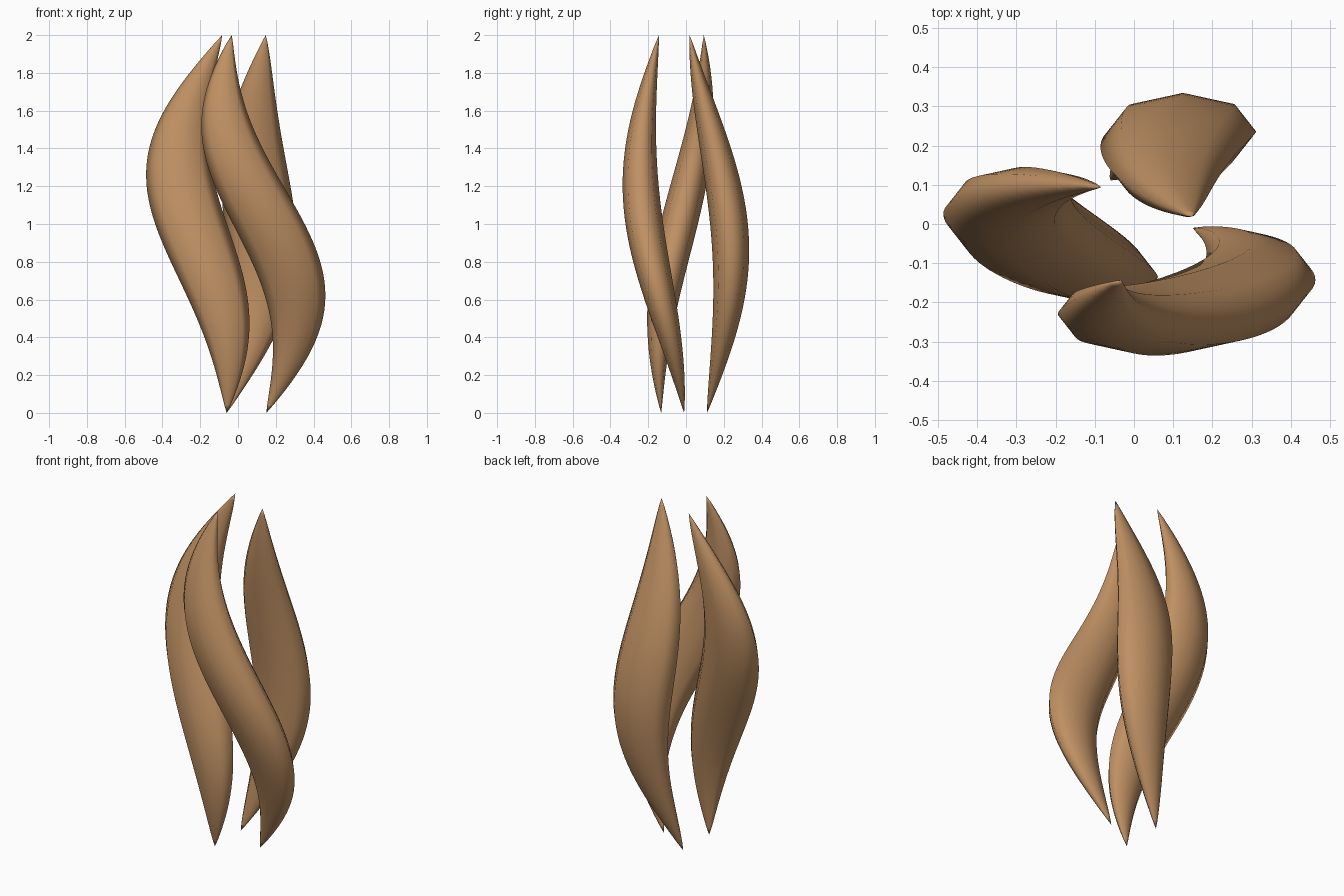
import bpy
import math
from math import sin, cos, pi, radians

if "Cube" in bpy.data.objects:
    bpy.data.objects.remove(bpy.data.objects["Cube"])

RINGS, SIDES, HEIGHT = 48, 8, 2.0

mat = bpy.data.materials.new("warm_brown")
mat.diffuse_color = (0.52, 0.28, 0.125, 1.0)
mat.use_nodes = True
mat.node_tree.nodes["Principled BSDF"].inputs["Base Color"].default_value = mat.diffuse_color


def centre(t, start):
    """Strand centre line: a bulging third of a helix with a sideways S sway."""
    radius = 0.14 + 0.12 * sin(pi * t)
    angle = radians(start - 108 * t)
    return (0.01 + radius * cos(angle) + 0.10 * sin(2 * pi * t),
            -0.01 + radius * sin(angle),
            HEIGHT * t)


def strand(name, start):
    """Flattened eight-sided section swept up the path, pinched at both tips."""
    verts, faces = [centre(0, start)], []
    for i in range(1, RINGS):
        t = i / RINGS
        x, y, z = centre(t, start)
        size = sin(pi * t) ** 0.9
        for k in range(SIDES):
            a = 2 * pi * k / SIDES
            verts.append((x + 0.19 * size * cos(a), y + 0.10 * size * sin(a), z))
    verts.append(centre(1, start))
    top = len(verts) - 1
    last = 1 + (RINGS - 2) * SIDES
    for k in range(SIDES):
        n = (k + 1) % SIDES
        faces.append((0, 1 + n, 1 + k))
        faces.append((top, last + k, last + n))
        for i in range(RINGS - 2):
            b = 1 + i * SIDES
            faces.append((b + k, b + n, b + SIDES + n, b + SIDES + k))
    mesh = bpy.data.meshes.new(name)
    mesh.from_pydata(verts, [], faces)
    mesh.polygons.foreach_set("use_smooth", [True] * len(mesh.polygons))
    mesh.materials.append(mat)
    mesh.update()
    obj = bpy.data.objects.new(name, mesh)
    bpy.context.collection.objects.link(obj)


# Three twisting strands, a third of a turn apart
for name, start in (("front_strand", 0), ("back_strand", 120), ("left_strand", 240)):
    strand(name, start)
